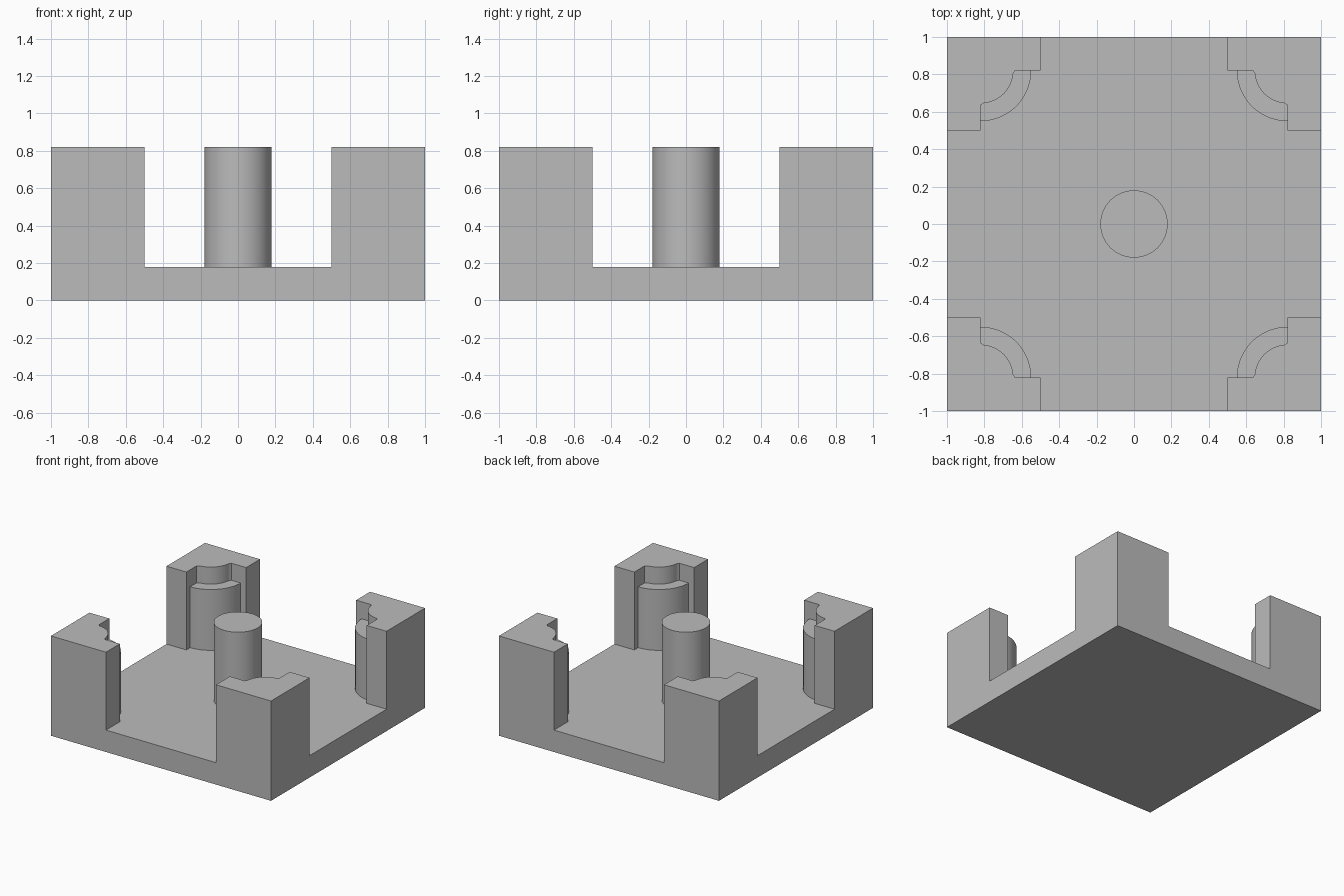
import bpy, bmesh
from math import cos, sin, pi, radians

cube = bpy.data.objects.get("Cube")
if cube:
    bpy.data.objects.remove(cube, do_unlink=True)

grey = bpy.data.materials.new("plain_grey")
grey.use_nodes = True
grey.diffuse_color = (0.5, 0.5, 0.5, 1)
grey.node_tree.nodes["Principled BSDF"].inputs["Base Color"].default_value = (0.5, 0.5, 0.5, 1)

INNER = 0.82      # inner face of the corner walls, also the round post centre
TOP = 0.82
FLOOR = 0.18
LEDGE = 0.68


def prism(name, outline, z0, z1):
    """Closed solid from a flat outline."""
    bm = bmesh.new()
    face = bm.faces.new([bm.verts.new((x, y, z0)) for x, y in outline])
    new = bmesh.ops.extrude_face_region(bm, geom=[face])["geom"]
    for v in new:
        if isinstance(v, bmesh.types.BMVert):
            v.co.z = z1
    bmesh.ops.recalc_face_normals(bm, faces=bm.faces)
    mesh = bpy.data.meshes.new(name)
    bm.to_mesh(mesh)
    bm.free()
    mesh.materials.append(grey)
    obj = bpy.data.objects.new(name, mesh)
    bpy.context.collection.objects.link(obj)
    return obj


def arc(radius, a0, a1, steps, cx=INNER, cy=INNER):
    angles = [a0 + (a1 - a0) * i / steps for i in range(steps + 1)]
    return [(cx + radius * cos(a), cy + radius * sin(a)) for a in angles]


# Base plate
body = prism("tray_body", [(-1, -1), (1, -1), (1, 1), (-1, 1)], 0, FLOOR)

# Corner walls with a slim round column, and the wider stepped column
trim = radians(5)
wall = ([(1, 1), (0.5, 1), (0.5, INNER), (INNER - 0.185, INNER)]
        + arc(0.175, pi + trim, 1.5 * pi - trim, 20)
        + [(INNER, INNER - 0.185), (INNER, 0.5), (1, 0.5)])
column = arc(0.27, pi, 1.5 * pi, 24) + [(0.9, 0.55), (0.9, 0.9), (0.55, 0.9)]

pieces = []
for sx in (-1, 1):
    for sy in (-1, 1):
        for name, outline, height in (("corner_wall", wall, TOP),
                                      ("corner_column", column, LEDGE)):
            pieces.append(prism(name, [(x * sx, y * sy) for x, y in outline], 0, height))

# Fuse everything into one solid
for piece in pieces:
    mod = body.modifiers.new("fuse", "BOOLEAN")
    mod.operation = "UNION"
    mod.solver = "EXACT"
    mod.object = piece
graph = bpy.context.evaluated_depsgraph_get()
fused = bpy.data.meshes.new_from_object(body.evaluated_get(graph))
body.modifiers.clear()
body.data = fused
for piece in pieces:
    bpy.data.objects.remove(piece, do_unlink=True)

# Merge flat neighbouring faces
bm = bmesh.new()
bm.from_mesh(fused)
bmesh.ops.dissolve_limit(bm, angle_limit=radians(0.5), verts=bm.verts, edges=bm.edges)
bm.to_mesh(fused)
bm.free()

# Centre pin
pin = prism("centre_pin", arc(0.18, 0, 2 * pi * 63 / 64, 63, 0, 0), FLOOR, TOP)

for obj in (body, pin):
    bpy.ops.object.select_all(action="DESELECT")
    obj.select_set(True)
    bpy.context.view_layer.objects.active = obj
    bpy.ops.object.shade_smooth_by_angle(angle=radians(30))
